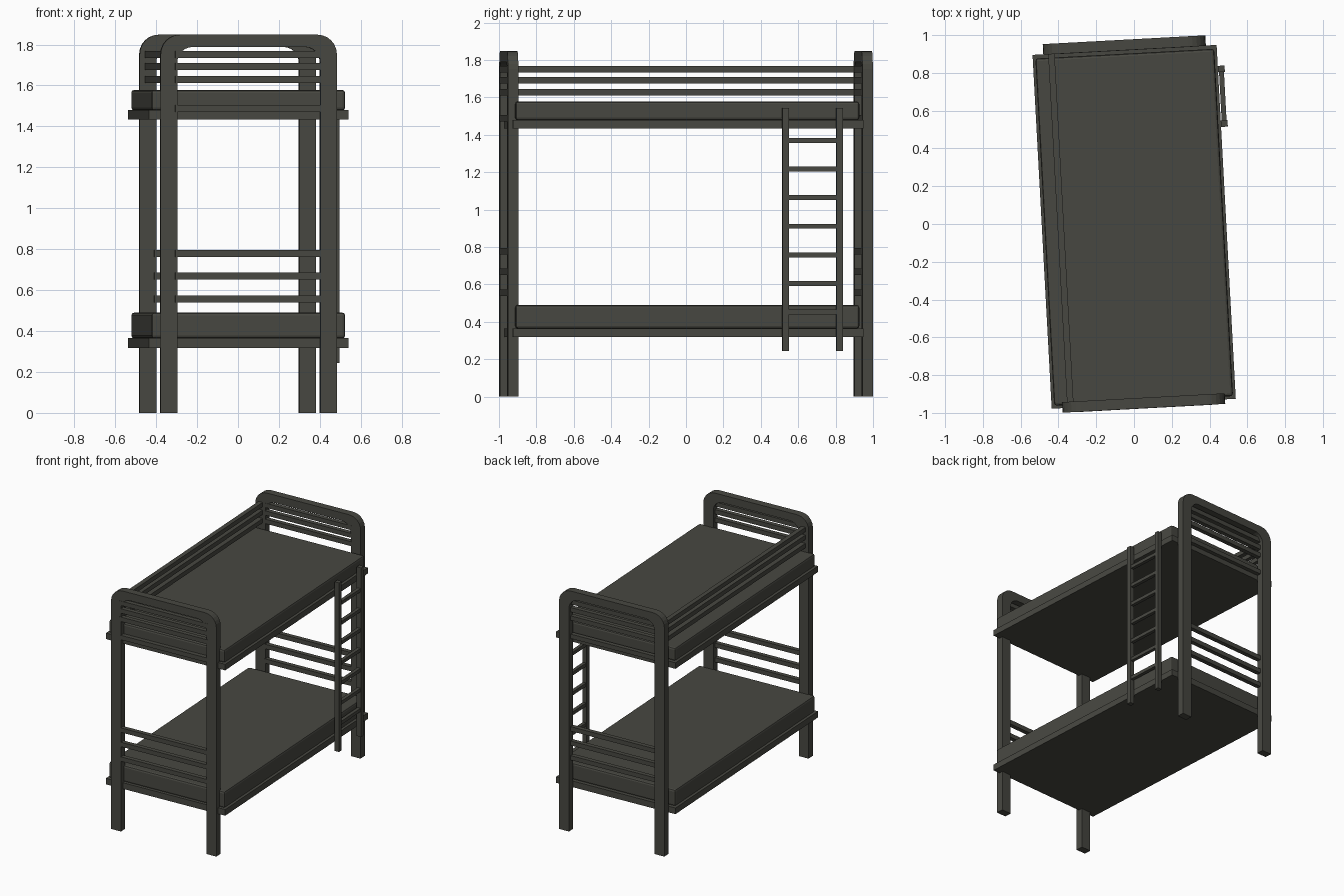
import bpy, bmesh, math
from mathutils import Matrix

if "Cube" in bpy.data.objects:
    bpy.data.objects.remove(bpy.data.objects["Cube"])

TURN = Matrix.Rotation(math.radians(3.1), 4, 'Z')  # whole bed is slightly turned

mat = bpy.data.materials.new("dark olive grey")
mat.diffuse_color = (0.064, 0.064, 0.053, 1)
mat.use_nodes = True
mat.node_tree.nodes["Principled BSDF"].inputs["Base Color"].default_value = mat.diffuse_color


def finish(name, bm):
    bmesh.ops.recalc_face_normals(bm, faces=bm.faces)
    bm.transform(TURN)
    me = bpy.data.meshes.new(name)
    bm.to_mesh(me)
    bm.free()
    me.materials.append(mat)
    ob = bpy.data.objects.new(name, me)
    bpy.context.collection.objects.link(ob)
    return ob


def box(name, x0, x1, y0, y1, z0, z1, bevel=0):
    bm = bmesh.new()
    m = Matrix.Translation(((x0 + x1) / 2, (y0 + y1) / 2, (z0 + z1) / 2)) @ \
        Matrix.Diagonal((x1 - x0, y1 - y0, z1 - z0, 1))
    bmesh.ops.create_cube(bm, size=1, matrix=m)
    if bevel:
        bmesh.ops.bevel(bm, geom=bm.edges[:], offset=bevel, segments=2,
                        profile=0.5, affect='EDGES')
    return finish(name, bm)


def arch(half, top, r, n=6):
    """Outline of an upside-down U from the left foot to the right foot."""
    pts = [(-half, 0)]
    for cx, start in ((-half + r, math.pi), (half - r, math.pi / 2)):
        for i in range(n + 1):
            a = start - i * math.pi / 2 / n
            pts.append((cx + r * math.cos(a), top - r + r * math.sin(a)))
    return pts + [(half, 0)]


def end_frame(name, y0, y1):
    bm = bmesh.new()
    outer, inner = arch(0.431, 1.848, 0.095), arch(0.350, 1.788, 0.075)
    o = [bm.verts.new((x, y0, z)) for x, z in outer]
    i = [bm.verts.new((x, y0, z)) for x, z in inner]
    faces = [bm.faces.new((o[k], o[k + 1], i[k + 1], i[k])) for k in range(len(o) - 1)]
    ext = bmesh.ops.extrude_face_region(bm, geom=faces, use_keep_orig=True)
    for v in ext["geom"]:
        if isinstance(v, bmesh.types.BMVert):
            v.co.y = y1
    return finish(name, bm)


# arched end frames with their cross rails
UPPER = (1.751, 1.692, 1.628)
for name, s in (("front", -1), ("back", 1)):
    end_frame(name + "_end_frame", s * 0.921, s * 0.977)
    c = s * 0.949 - 0.012
    for k, z in enumerate(UPPER + (1.488, 0.778, 0.668, 0.556)):
        box(f"{name}_end_rail_{k}", -0.36, 0.36, c - 0.017, c + 0.017, z - 0.017, z + 0.017)

# guard rails along the left of the upper bunk
for k, z in enumerate(UPPER):
    box(f"guard_rail_{k}", -0.405, -0.371, -0.95, 0.95, z - 0.017, z + 0.017)

# bunk bases and mattresses
for name, z0, z1, z2 in (("lower", 0.318, 0.365, 0.490), ("upper", 1.433, 1.479, 1.578)):
    box(name + "_bunk_base", -0.488, 0.488, -0.953, 0.923, z0, z1)
    box(name + "_mattress", -0.474, 0.474, -0.938, 0.903, z1 - 0.001, z2, 0.014)

# ladder on the right side
for k, y in enumerate((0.505, 0.795)):
    box(f"ladder_stile_{k}", 0.488, 0.524, y - 0.017, y + 0.017, 0.245, 1.542)
for k in range(7):
    z = 0.452 + k * 0.153
    box(f"ladder_rung_{k}", 0.493, 0.519, 0.505, 0.795, z - 0.013, z + 0.013)
